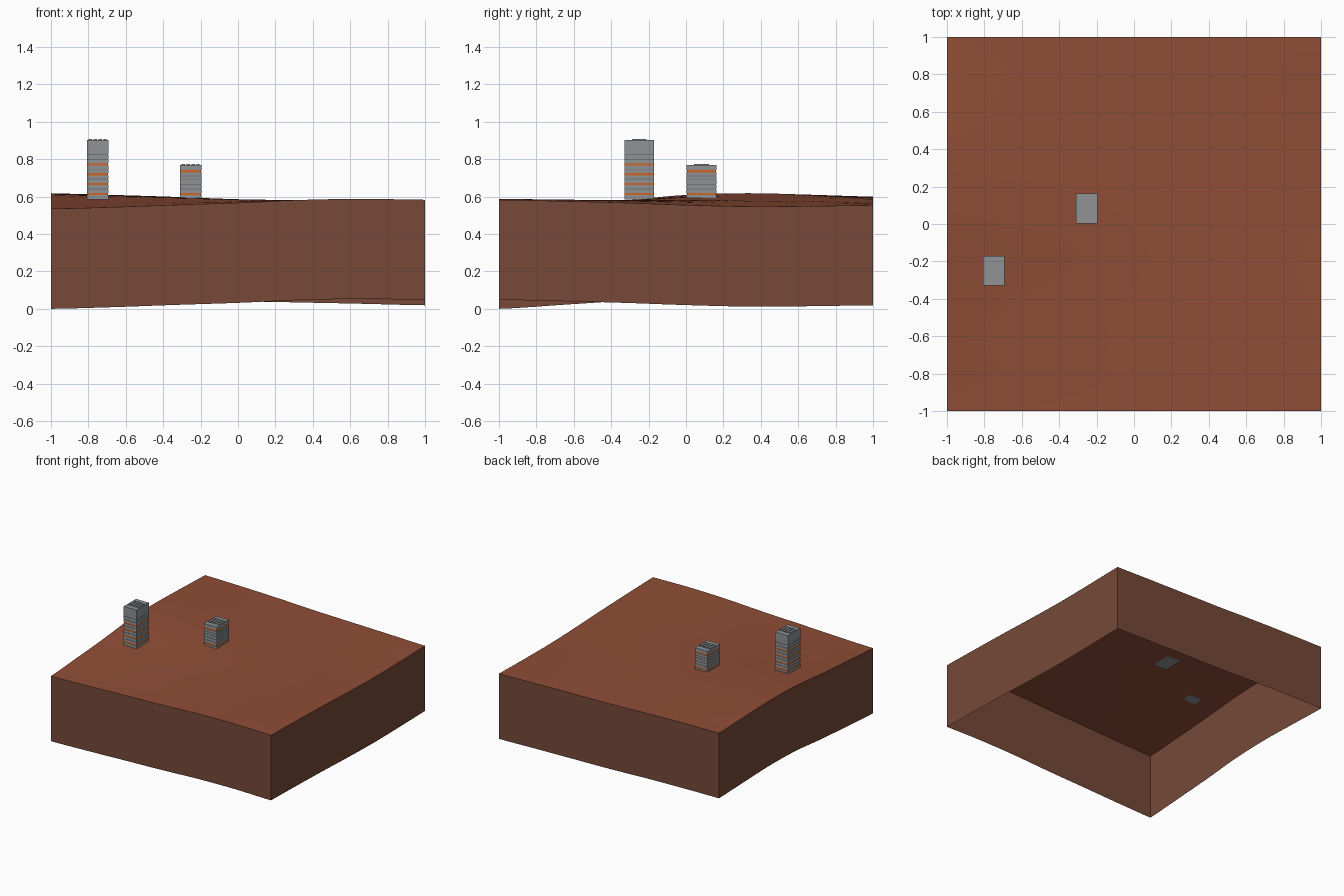
import bpy, bmesh, math
from mathutils import Vector

cube = bpy.data.objects.get("Cube")
if cube:
    bpy.data.objects.remove(cube, do_unlink=True)


def material(name, rgb):
    m = bpy.data.materials.new(name)
    m.use_nodes = True
    m.diffuse_color = (*rgb, 1)
    m.node_tree.nodes["Principled BSDF"].inputs["Base Color"].default_value = (*rgb, 1)
    return m


SOIL = material("red soil", (0.28, 0.075, 0.038))
EARTH = material("brown earth", (0.18, 0.066, 0.040))
CONCRETE = material("grey concrete", (0.28, 0.29, 0.30))
JOINT = material("dark grey joint", (0.17, 0.18, 0.19))
ORANGE = material("orange band", (0.62, 0.13, 0.02))


def add_object(name, bm, mats):
    mesh = bpy.data.meshes.new(name)
    bm.to_mesh(mesh)
    bm.free()
    for m in mats:
        mesh.materials.append(m)
    ob = bpy.data.objects.new(name, mesh)
    bpy.context.collection.objects.link(ob)
    return ob


# Terrain edge heights, evenly spaced from -1 to 1
FRONT = [0.535, 0.544, 0.556, 0.567, 0.582, 0.588, 0.583]
BACK = [0.600, 0.596, 0.588, 0.576, 0.569, 0.562, 0.554]
LEFT = [0.535, 0.556, 0.579, 0.609, 0.618, 0.610, 0.600]
RIGHT = [0.583, 0.576, 0.567, 0.555, 0.547, 0.549, 0.554]
DEPTH = 0.535
N = 30


def sample(pts, t):
    """Smooth interpolation through the points, t from 0 to 1."""
    f = t * (len(pts) - 1)
    i = min(int(f), len(pts) - 2)
    u = f - i
    a, b = pts[max(i - 1, 0)], pts[i]
    c, d = pts[i + 1], pts[min(i + 2, len(pts) - 1)]
    return b + 0.5 * u * (c - a + u * (2*a - 5*b + 4*c - d + u * (3*(b - c) + d - a)))


def height(u, v):
    """Blend the four edge curves across the plot."""
    rows = (1 - v) * sample(FRONT, u) + v * sample(BACK, u)
    cols = (1 - u) * sample(LEFT, v) + u * sample(RIGHT, v)
    corners = ((1 - v) * ((1 - u) * FRONT[0] + u * FRONT[-1])
               + v * ((1 - u) * BACK[0] + u * BACK[-1]))
    return rows + cols - corners


# Ground surface with an open-bottomed skirt
bm = bmesh.new()
grid = [[bm.verts.new((2*i/N - 1, 2*j/N - 1, height(i/N, j/N))) for i in range(N + 1)]
        for j in range(N + 1)]
for j in range(N):
    for i in range(N):
        bm.faces.new((grid[j][i], grid[j][i+1], grid[j+1][i+1], grid[j+1][i]))
rim = [e for e in bm.edges if e.is_boundary]
skirt = bmesh.ops.extrude_edge_only(bm, edges=rim)["geom"]
bmesh.ops.translate(bm, vec=(0, 0, -DEPTH),
                    verts=[g for g in skirt if isinstance(g, bmesh.types.BMVert)])
bmesh.ops.recalc_face_normals(bm, faces=bm.faces)
bm.normal_update()
if grid[N//2][N//2].normal.z < 0:
    bmesh.ops.reverse_faces(bm, faces=bm.faces)
for f in bm.faces:
    f.material_index = 0 if abs(f.normal.z) > 0.5 else 1
ground = add_object("ground_block", bm, [SOIL, EARTH])
bpy.context.view_layer.objects.active = ground
ground.select_set(True)
bpy.ops.object.shade_smooth_by_angle(angle=math.radians(30))
ground.select_set(False)


def box(bm, lo, hi, index):
    lo, hi = Vector(lo), Vector(hi)
    verts = bmesh.ops.create_cube(bm, size=1)["verts"]
    for v in verts:
        v.co = (lo + hi) / 2 + v.co * (hi - lo)
    for f in {f for v in verts for f in v.link_faces}:
        f.material_index = index


def tower(name, x, y, top, orange, joints):
    base, hx, hy, inset = 0.585, 0.058, 0.08, 0.002
    bands = sorted([(z, 0.006, 2) for z in orange] + [(z, 0.002, 1) for z in joints])
    bm = bmesh.new()
    z0 = base
    # Storey slabs separated by slightly recessed bands
    for z, half, index in bands + [(top, 0, 0)]:
        box(bm, (x - hx, y - hy, z0), (x + hx, y + hy, z - half), 0)
        if index:
            box(bm, (x - hx + inset, y - hy + inset, z - half),
                (x + hx - inset, y + hy - inset, z + half), index)
        z0 = z + half
    # Low roof slats
    for k in range(4):
        cx = x + (k - 1.5) * 0.026
        box(bm, (cx - 0.009, y - 0.04, top), (cx + 0.009, y + 0.04, top + 0.005), 0)
    add_object(name, bm, [CONCRETE, JOINT, ORANGE])


tower("tall_tower", -0.75, -0.25, 0.903,
      [0.614, 0.667, 0.72, 0.772], [0.64, 0.694, 0.746, 0.798, 0.825])
tower("short_tower", -0.253, 0.083, 0.768,
      [0.614, 0.735], [0.64, 0.665, 0.69, 0.71])
